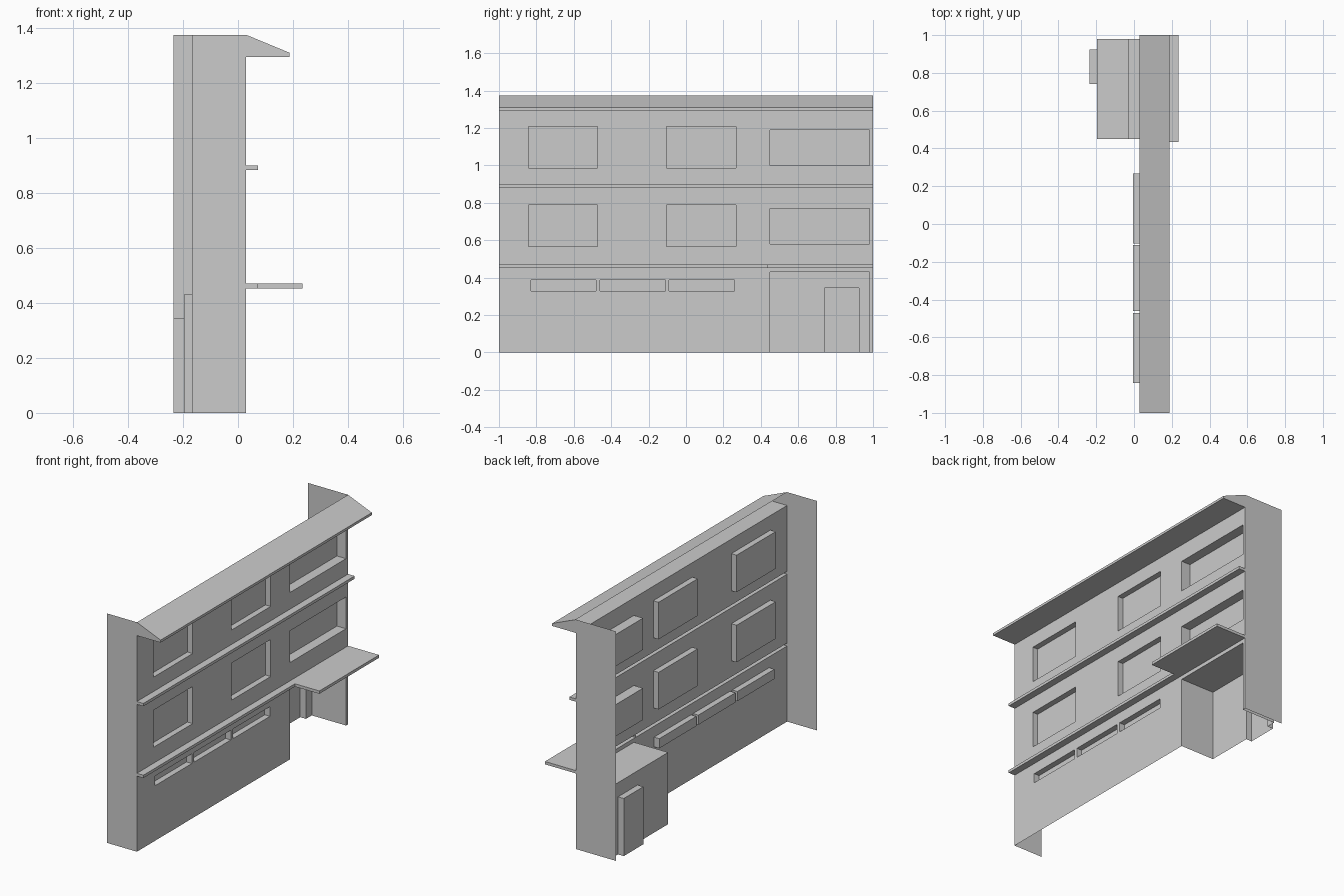
import bpy

if "Cube" in bpy.data.objects:
    bpy.data.objects.remove(bpy.data.objects["Cube"])

WALL_X = 0.03


def make(name, verts, faces):
    me = bpy.data.meshes.new(name)
    me.from_pydata(verts, [], faces)
    me.update()
    ob = bpy.data.objects.new(name, me)
    bpy.context.collection.objects.link(ob)
    return ob


def sheet(name, x, y0, y1, z0, z1, holes):
    """Flat wall facing +x, gridded on the hole edges, with the holes left out."""
    ys = sorted({y0, y1, *[v for h in holes for v in h[:2]]})
    zs = sorted({z0, z1, *[v for h in holes for v in h[2:]]})
    n = len(ys)
    verts = [(x, y, z) for z in zs for y in ys]
    faces = []
    for j in range(len(zs) - 1):
        for i in range(n - 1):
            cy, cz = (ys[i] + ys[i + 1]) / 2, (zs[j] + zs[j + 1]) / 2
            if not any(a < cy < b and c < cz < d for a, b, c, d in holes):
                k = j * n + i
                faces.append((k, k + 1, k + n + 1, k + n))
    return make(name, verts, faces)


def shell(name, x0, x1, rect, skip, inward=False):
    """Open box: faces named in skip are left out."""
    y0, y1, z0, z1 = rect
    verts = [(x, y, z) for x in (x0, x1) for y in (y0, y1) for z in (z0, z1)]
    sides = {'-x': (0, 1, 3, 2), '+x': (4, 6, 7, 5), '-y': (0, 4, 5, 1),
             '+y': (2, 3, 7, 6), '-z': (0, 2, 6, 4), '+z': (1, 5, 7, 3)}
    faces = [f[::-1] if inward else f for s, f in sides.items() if s not in skip]
    return make(name, verts, faces)


# Openings as (y0, y1, z0, z1)
small = [(y, y + 0.35, 0.33, 0.388) for y in (-0.83, -0.46, -0.09)]
entry = (0.45, 0.98, 0.0, 0.43)
door = (0.74, 0.925, 0.0, 0.345)
storeys = []
for lift in (0.0, 0.42):
    square = [(y, y + 0.37, 0.566 + lift, 0.788 + lift) for y in (-0.842, -0.103)]
    storeys.append((square, (0.45, 0.98, 0.58 + lift, 0.77 + lift)))

# Wall bands between the ledges
sheet("ground_wall", WALL_X, -1, 1, 0, 0.453, small + [entry])
for (square, wide), (z0, z1), label in zip(
        storeys, ((0.47, 0.883), (0.9, 1.295)), ("middle", "upper")):
    sheet(label + "_wall", WALL_X, -1, 1, z0, z1, square + [wide])
    for i, r in enumerate(square):
        shell(f"{label}_window_{i}", -0.005, WALL_X, r, ['+x'], True)
    shell(label + "_wide_window", -0.03, WALL_X, wide, ['+x'], True)
for i, r in enumerate(small):
    shell(f"small_window_{i}", -0.005, WALL_X, r, ['+x'], True)

# Entrance alcove and door niche, both without floor
shell("entrance_alcove", -0.197, WALL_X, entry, ['-x', '+x', '-z'], True)
sheet("entrance_back_wall", -0.197, *entry, [door])
shell("door_niche", -0.235, -0.197, door, ['+x', '-z'], True)

# Ledges and entrance canopy, open towards the back
shell("upper_ledge", WALL_X, 0.073, (-1, 1, 0.883, 0.9), ['-x'])
shell("lower_ledge", WALL_X, 0.073, (-1, 0.435, 0.453, 0.47), ['-x', '+y'])
shell("entrance_canopy", WALL_X, 0.235, (0.435, 1, 0.453, 0.47), ['-x'])

# Sloped eave: profile swept along the wall, open at the back
profile = [(WALL_X, 1.375), (WALL_X, 1.295), (0.187, 1.295), (0.187, 1.31)]
make("roof_eave", [(x, y, z) for y in (-1, 1) for x, z in profile],
     [(0, 1, 2, 3), (7, 6, 5, 4), (1, 5, 6, 2), (2, 6, 7, 3), (3, 7, 4, 0)])

# Side panels
for name, y, back in (("left_side_panel", -1, -0.167), ("right_side_panel", 1, -0.235)):
    quad = [(back, y, 0), (WALL_X, y, 0), (WALL_X, y, 1.375), (back, y, 1.375)]
    make(name, quad, [(0, 1, 2, 3) if y < 0 else (3, 2, 1, 0)])
